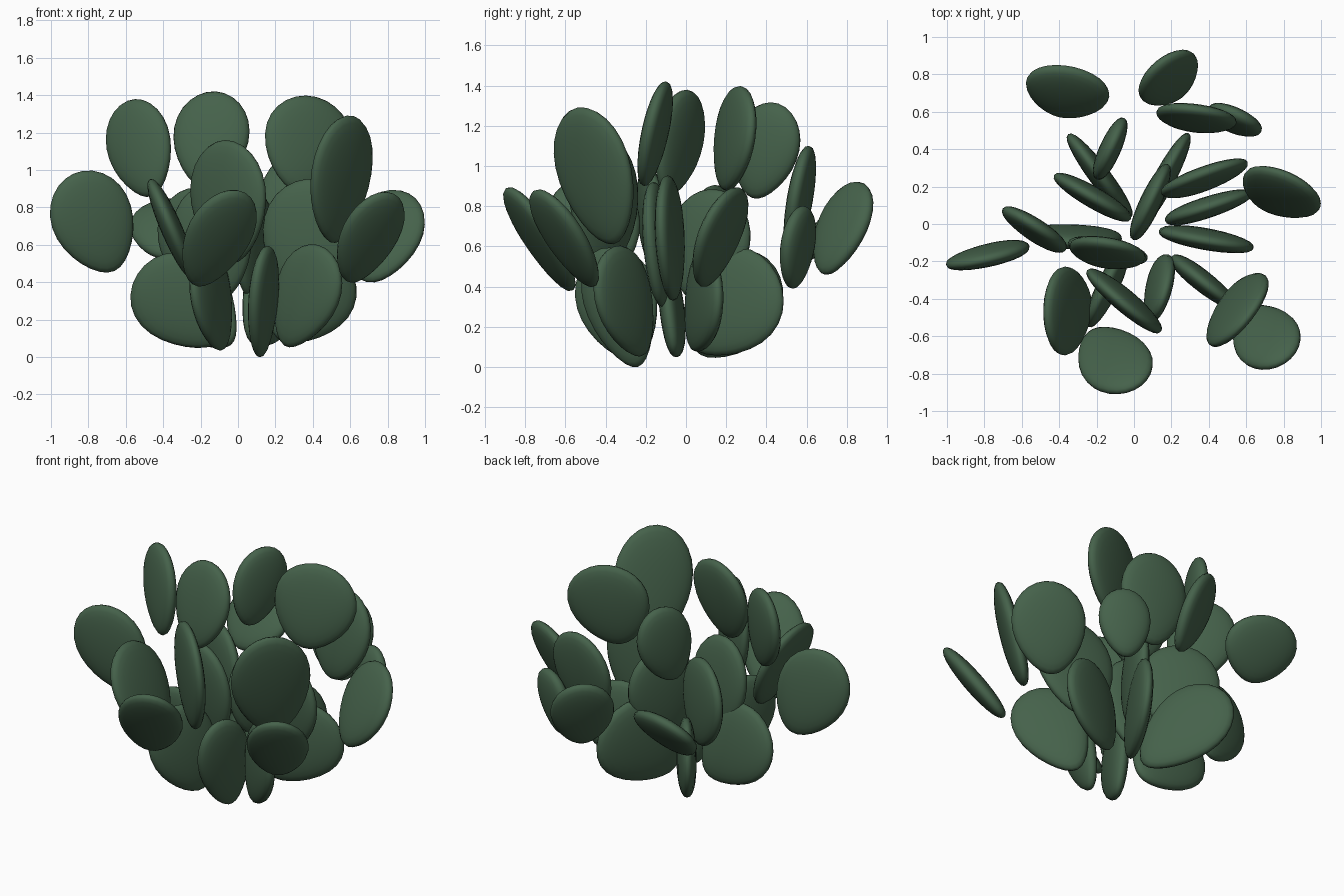
import bpy, bmesh, math
from mathutils import Vector

green = bpy.data.materials.new("cactus_green")
green.diffuse_color = (0.06, 0.122, 0.07, 1)


def pad(name, base, tip, width, azimuth, taper=0.16, thick=0.115):
    """Flattened egg-shaped cactus pad; azimuth = heading of its width in plan."""
    base, tip = Vector(base), Vector(tip)
    mid, axis = (base + tip) / 2, (tip - base) / 2
    a = axis.normalized()
    r = math.radians(azimuth)
    w = Vector((math.cos(r), math.sin(r), 0))
    w = (w - a * w.dot(a)).normalized()
    n = w.cross(a)
    bm = bmesh.new()
    bmesh.ops.create_uvsphere(bm, u_segments=28, v_segments=14, radius=1)
    for v in bm.verts:
        x, y, z = v.co
        # sphere pole (z) is the flat face; x runs across, y along the pad
        egg = 1.02 + taper * y - 0.08 * y * y
        t = math.copysign(abs(z) ** 0.85, z) * thick / 2
        v.co = mid + w * (x * egg * width / 2) + axis * y + n * t
    bmesh.ops.recalc_face_normals(bm, faces=bm.faces)
    me = bpy.data.meshes.new(name)
    bm.to_mesh(me)
    bm.free()
    me.materials.append(green)
    for p in me.polygons:
        p.use_smooth = True
    ob = bpy.data.objects.new(name, me)
    bpy.context.collection.objects.link(ob)


# Base pads fanning out from the ground, narrower at the root
lower = [
    ((-.10, -.06, .08), (-.50, -.08, .49), .46, -5, .25),
    ((-.03, .05, .08), (-.32, .44, .50), .44, 127, .25),
    ((.06, .03, .10), (.25, .42, .51), .50, 62, .25),
    ((.21, .03, .10), (.55, .14, .53), .45, 18, .25),
    ((.25, -.21, .06), (.47, -.39, .58), .40, -38, .25),
    ((.12, -.24, .00), (.15, -.42, .59), .34, 72, .2),
    ((-.08, -.24, .04), (-.20, -.43, .58), .42, 65, .2),
]
# Inner pads in the middle tier
middle = [
    ((-.10, -.12, .30), (-.17, -.16, .92), .42, -12),
    ((-.16, .11, .35), (-.27, .17, .90), .46, 150),
    ((.06, .05, .32), (.11, .17, .88), .43, 65),
    ((.33, -.06, .33), (.43, -.10, .95), .50, -10),
    ((-.03, -.40, .50), (-.07, -.42, 1.16), .50, -40),
]
# Outward-leaning pads around the rim
rim = [
    ((-.66, -.12, .46), (-.88, -.21, .98), .43, 12),
    ((-.24, -.42, .42), (-.47, -.50, .95), .46, 90),
    ((-.22, -.57, .38), (.00, -.88, .89), .37, 20),
    ((.60, -.46, .40), (.80, -.74, .88), .35, 30),
    ((.69, .09, .40), (.87, .24, .89), .43, -25),
    ((-.40, .58, .53), (-.32, .83, .84), .44, -10),
    ((.25, .69, .46), (.13, .86, .92), .36, 40),
    ((.30, .52, .55), (.36, .61, 1.10), .42, -8),
    ((.50, .53, .39), (.57, .58, .80), .30, -25),
]
# Tall pads at the top
upper = [
    ((-.46, -.10, .86), (-.59, .03, 1.37), .38, 148),
    ((-.17, -.21, .90), (-.12, -.10, 1.42), .40, -10),
    ((.32, .19, .88), (.42, .29, 1.39), .48, 20),
    ((.52, -.36, .61), (.58, -.54, 1.29), .46, 50),
    ((-.16, .33, .84), (-.10, .46, 1.31), .34, 66),
]
for tier, rows in (("lower", lower), ("middle", middle), ("rim", rim), ("upper", upper)):
    for i, row in enumerate(rows):
        pad(f"{tier}_pad_{i + 1}", *row)
